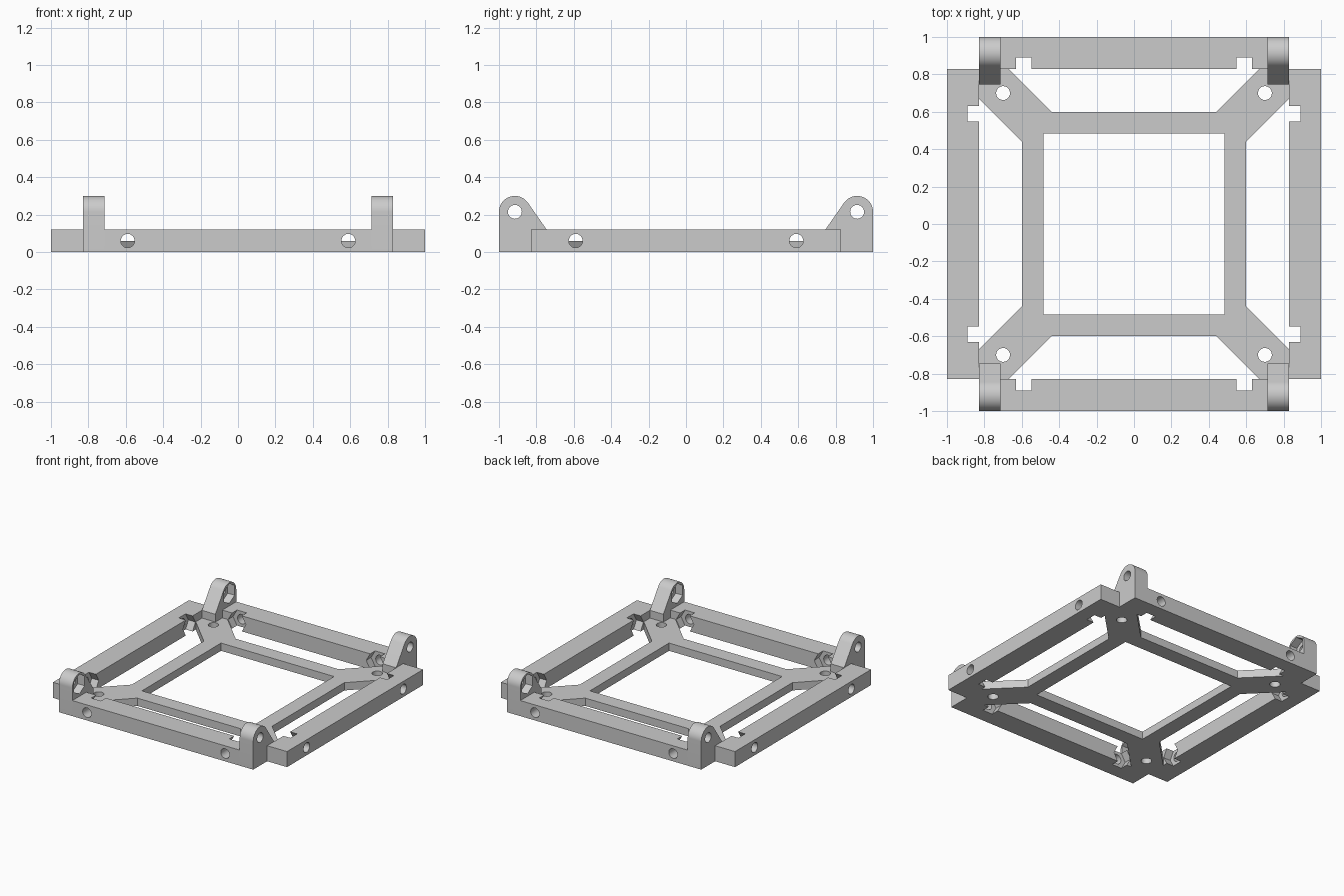
import bpy, bmesh
from math import sin, cos, pi, radians

cube = bpy.data.objects.get("Cube")
if cube:
    bpy.data.objects.remove(cube, do_unlink=True)

GREY = (0.6, 0.6, 0.6, 1.0)
grey = bpy.data.materials.new("plain_grey")
grey.use_nodes = True
grey.diffuse_color = GREY
grey.node_tree.nodes["Principled BSDF"].inputs["Base Color"].default_value = GREY

EDGE, INNER = 1.0, 0.83          # outer and inner faces of the rails
RAIL_H, PLATE_H = 0.12, 0.06     # heights
BORE, NUT = 0.037, 0.076         # bolt hole and nut pocket radii
LUG_IN = 0.715                   # inner face of the lugs
PLACE = {"x": lambda u, v, d: (d, u, v),
         "y": lambda u, v, d: (u, d, v),
         "z": lambda u, v, d: (u, v, d)}


def prism(name, points, axis, low, high):
    """Extrude a 2D outline along an axis."""
    bm = bmesh.new()
    face = bm.faces.new([bm.verts.new(PLACE[axis](u, v, low)) for u, v in points])
    new = bmesh.ops.extrude_face_region(bm, geom=[face])["geom"]
    shift = PLACE[axis](0, 0, high - low)
    bmesh.ops.translate(bm, vec=shift, verts=[g for g in new if isinstance(g, bmesh.types.BMVert)])
    bmesh.ops.recalc_face_normals(bm, faces=bm.faces)
    mesh = bpy.data.meshes.new(name)
    bm.to_mesh(mesh)
    bm.free()
    mesh.materials.append(grey)
    ob = bpy.data.objects.new(name, mesh)
    bpy.context.collection.objects.link(ob)
    return ob


def ring(u, v, r, n, turn=0.0):
    return [(u + r * cos(turn + 2 * pi * i / n), v + r * sin(turn + 2 * pi * i / n)) for i in range(n)]


def box(u0, v0, u1, v1):
    return [(u0, v0), (u1, v0), (u1, v1), (u0, v1)]


def finish(ob, cutters, mirror=""):
    """Cut, mirror, bake the modifiers and shade."""
    for c in cutters:
        c.hide_render = True
        mod = ob.modifiers.new("cut", "BOOLEAN")
        mod.operation, mod.solver, mod.object = "DIFFERENCE", "EXACT", c
    if mirror:
        mod = ob.modifiers.new("mirror", "MIRROR")
        mod.use_axis = ["x" in mirror, "y" in mirror, False]
        mod.use_mirror_merge = False
    bpy.context.view_layer.update()
    baked = bpy.data.meshes.new_from_object(ob.evaluated_get(bpy.context.evaluated_depsgraph_get()))
    ob.modifiers.clear()
    ob.data = baked
    for c in cutters:
        bpy.data.objects.remove(c, do_unlink=True)
    bpy.ops.object.select_all(action="DESELECT")
    ob.select_set(True)
    bpy.context.view_layer.objects.active = ob
    bpy.ops.object.shade_smooth_by_angle(angle=radians(30))


# Rails, each with two bolt holes and hexagonal nut pockets on the inside
def rails(name, axis, half):
    ob = prism(name, box(-half, 0, half, RAIL_H), axis, INNER, EDGE)
    cutters = []
    for u in (-0.59, 0.59):
        cutters.append(prism("bore_cutter", ring(u, PLATE_H, BORE, 40), axis, 0.7, 1.1))
        cutters.append(prism("nut_cutter", ring(u, PLATE_H, NUT, 6), axis, 0.75, 0.89))
    finish(ob, cutters, axis)


rails("front_and_back_rails", "y", LUG_IN)
rails("side_rails", "x", INNER)

# Thin centre frame with diagonal corner arms
corner = [(0.6, 0.44), (INNER, 0.67), (INNER, INNER), (0.67, INNER), (0.44, 0.6)]
outline = []
for k in range(4):
    outline += corner
    corner = [(-v, u) for u, v in corner]
plate = prism("centre_frame", outline, "z", 0, PLATE_H)
cuts = [prism("window_cutter", box(-0.483, -0.483, 0.483, 0.483), "z", -0.1, 0.2)]
for sx in (-1, 1):
    for sy in (-1, 1):
        cuts.append(prism("screw_cutter", ring(sx * 0.7, sy * 0.7, BORE, 40), "z", -0.1, 0.2))
finish(plate, cuts)

# Rounded hinge lugs at the four corners, nut pocket on the inner face
cy, cz, r = 0.915, 0.215, 0.085
sweep = radians(145)
arc = [(cy + r * cos(sweep * i / 24), cz + r * sin(sweep * i / 24)) for i in range(25)]
foot = [(0.745, RAIL_H), (0.745, PLATE_H), (INNER, PLATE_H), (INNER, 0), (EDGE, 0)]
lug = prism("hinge_lugs", arc + foot, "x", LUG_IN, INNER)
finish(lug, [prism("pin_cutter", ring(cy, cz, BORE, 40), "x", 0.6, 0.9),
             prism("pocket_cutter", ring(cy, cz, NUT, 6, pi / 6), "x", 0.6, 0.775)], "xy")
